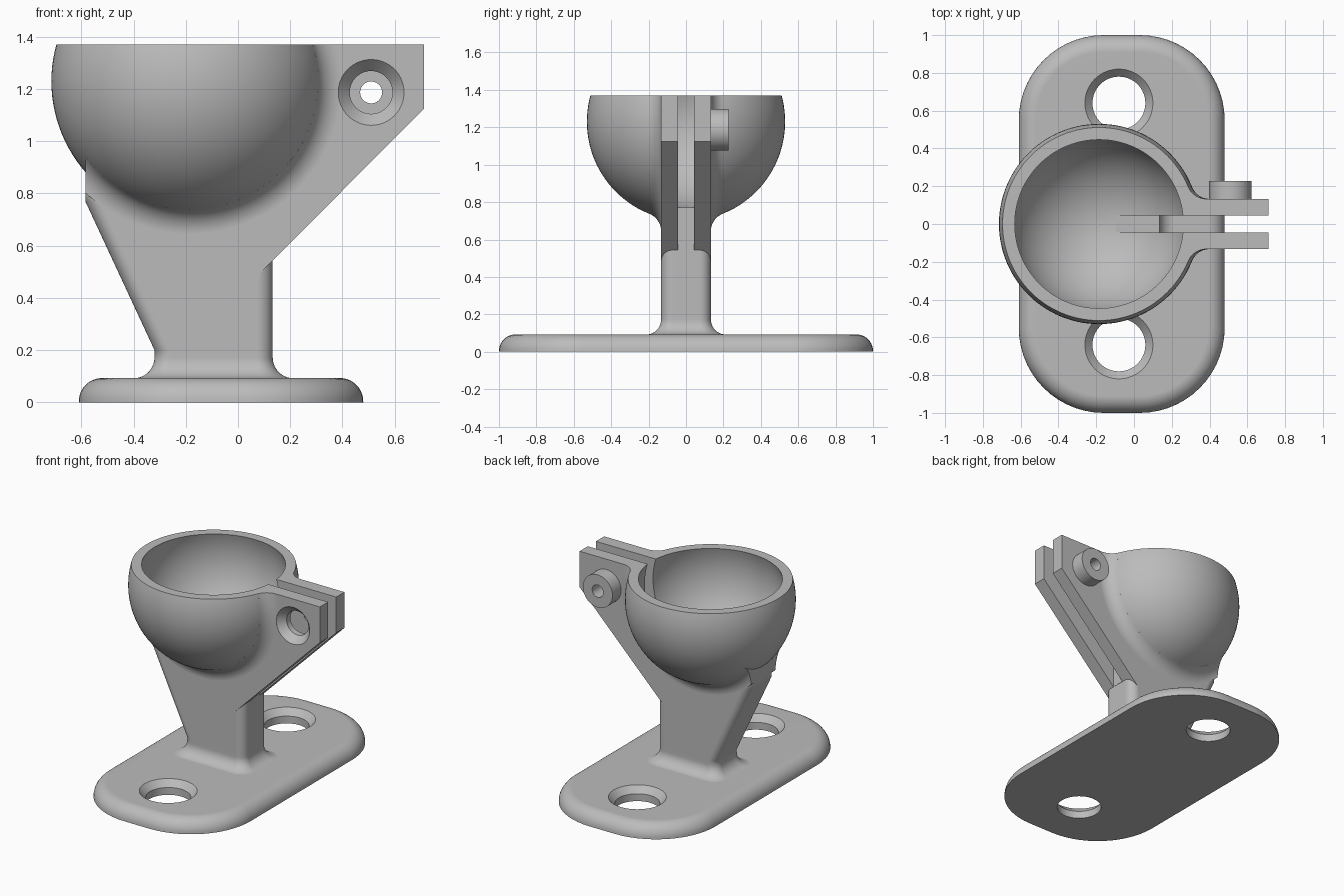
import bpy, bmesh, math
from mathutils import Vector

cube = bpy.data.objects.get("Cube")
if cube:
    bpy.data.objects.remove(cube, do_unlink=True)

grey = bpy.data.materials.new("plain_grey")
grey.use_nodes = True
colour = (0.5, 0.5, 0.5, 1)
grey.diffuse_color = colour
grey.node_tree.nodes["Principled BSDF"].inputs["Base Color"].default_value = colour

BALL = Vector((-0.185, 0, 1.23))   # centre of the cup
BALL_R, CUP_R = 0.53, 0.468
HALF = 0.133                       # half thickness of stem and web
TOP, PLATE_TOP = 1.37, 0.093
SCREW = Vector((0.51, 0, 1.187))


def finish(name, bm):
    bmesh.ops.remove_doubles(bm, verts=bm.verts, dist=1e-5)
    bmesh.ops.recalc_face_normals(bm, faces=bm.faces)
    mesh = bpy.data.meshes.new(name)
    bm.to_mesh(mesh)
    bm.free()
    mesh.materials.append(grey)
    ob = bpy.data.objects.new(name, mesh)
    bpy.context.collection.objects.link(ob)
    return ob


def box(name, lo, hi):
    bm = bmesh.new()
    bmesh.ops.create_cube(bm, size=1)
    lo, hi = Vector(lo), Vector(hi)
    bmesh.ops.scale(bm, vec=hi - lo, verts=bm.verts)
    bmesh.ops.translate(bm, vec=(lo + hi) / 2, verts=bm.verts)
    return finish(name, bm)


def sphere(name, radius):
    bm = bmesh.new()
    bmesh.ops.create_uvsphere(bm, u_segments=112, v_segments=56, radius=radius)
    bmesh.ops.translate(bm, vec=BALL, verts=bm.verts)
    return finish(name, bm)


def lathe(name, profile, centre, axis, steps=64):
    """Spin (radius, height) points about the y or z axis."""
    bm = bmesh.new()
    verts = [bm.verts.new((r, h, 0) if axis == "y" else (r, 0, h)) for r, h in profile]
    edges = [bm.edges.new(pair) for pair in zip(verts, verts[1:])]
    bmesh.ops.spin(bm, geom=verts + edges, cent=(0, 0, 0), steps=steps, angle=math.tau,
                   axis=(0, 1, 0) if axis == "y" else (0, 0, 1))
    bmesh.ops.translate(bm, vec=centre, verts=bm.verts)
    return finish(name, bm)


def loft(name, levels, steps=14):
    """Stack rounded rectangles given as (x0, x1, half_y, corner_radius, z)."""
    bm = bmesh.new()
    rings = []
    for x0, x1, hy, r, z in levels:
        ring = []
        corners = ((x1 - r, hy - r), (x0 + r, hy - r), (x0 + r, r - hy), (x1 - r, r - hy))
        for quarter, (cx, cy) in enumerate(corners):
            for i in range(steps + 1):
                a = (quarter + i / steps) * math.pi / 2
                ring.append(bm.verts.new((cx + r * math.cos(a), cy + r * math.sin(a), z)))
        rings.append(ring)
    for a, b in zip(rings, rings[1:]):
        for i in range(len(a)):
            j = (i + 1) % len(a)
            bm.faces.new((a[i], a[j], b[j], b[i]))
    bm.faces.new(rings[0][::-1])
    bm.faces.new(rings[-1])
    return finish(name, bm)


def combine(target, other, operation):
    mod = target.modifiers.new("combine", "BOOLEAN")
    mod.operation, mod.object, mod.solver = operation, other, "EXACT"
    bpy.context.view_layer.objects.active = target
    bpy.ops.object.modifier_apply(modifier=mod.name)
    bpy.data.objects.remove(other, do_unlink=True)


def smooth(ob):
    bpy.ops.object.select_all(action="DESELECT")
    ob.select_set(True)
    bpy.context.view_layer.objects.active = ob
    bpy.ops.object.shade_smooth_by_angle(angle=math.radians(28))
    mod = ob.modifiers.new("even_shading", "WEIGHTED_NORMAL")
    mod.keep_sharp = True


quarter = [i / 10 * math.pi / 2 for i in range(11)]

# Base plate with a rounded upper edge and two countersunk holes
levels = []
for a in quarter:
    inset = 0.09 * (1 - math.cos(a))
    levels.append((-0.61 + inset, 0.48 - inset, 1 - inset, 0.45 - inset,
                   0.003 * (a > 0) + 0.09 * math.sin(a)))
plate = loft("base_plate", levels)
for side in (-1, 1):
    hole = lathe("hole_cutter", [(0, -0.1), (0.14, -0.1), (0.14, 0.05), (0.18, PLATE_TOP),
                                 (0.18, 0.2), (0, 0.2)], (-0.08, 0.64 * side, 0), "z")
    combine(plate, hole, "DIFFERENCE")
smooth(plate)

# Stem: flared foot, leaning left edge, rounded corners
levels = []
for a in quarter:
    flare = 0.08 * (1 - math.sin(a))
    levels.append((-0.32 - flare, 0.133 + flare, HALF + flare, 0.06 + 0.5 * flare,
                   PLATE_TOP - 0.001 + 0.08 * (1 - math.cos(a))))
for x0, z in ((-0.32, 0.2), (-0.585, 0.77), (-0.585, 1.1)):
    levels.append((x0, 0.133, HALF, 0.06, z))
body = loft("clamp_body", levels)

# Web that carries the clamp ears
bm = bmesh.new()
outline = ((-0.185, 0.48), (0.07, 0.48), (0.713, 1.125), (0.713, TOP), (-0.185, TOP))
face = bm.faces.new([bm.verts.new((x, -HALF, z)) for x, z in outline])
moved = bmesh.ops.extrude_face_region(bm, geom=[face])["geom"]
bmesh.ops.translate(bm, vec=(0, 2 * HALF, 0),
                    verts=[v for v in moved if isinstance(v, bmesh.types.BMVert)])
combine(body, finish("web", bm), "UNION")

# Fillet between ball and web, spun about the ball's y axis
FIL = 0.1
arc_y = HALF + FIL
arc_r = math.sqrt((BALL_R + FIL) ** 2 - arc_y ** 2)
tilt = math.atan2(arc_r, arc_y)
side = []
for i in range(11):
    a = tilt * (1 - i / 10)
    side.append((arc_r - FIL * math.sin(a), arc_y - FIL * math.cos(a)))
side = [(0, side[0][1])] + side
fillet = lathe("fillet", side + [(r, -y) for r, y in reversed(side)], BALL, "y", 112)
combine(fillet, box("fillet_limit", (-0.585, -1, 0), (1, 1, TOP)), "INTERSECT")
combine(body, fillet, "UNION")

# Ball with a flat open top
ball = sphere("ball", BALL_R)
combine(ball, box("top_cutter", (-1, -1, TOP), (1, 1, 2)), "DIFFERENCE")
combine(body, ball, "UNION")

# Screw boss on the back ear
boss = lathe("boss", [(0, 0.1), (0.112, 0.1), (0.112, 0.227), (0, 0.227)], SCREW, "y")
combine(body, boss, "UNION")

# Cup hollow, clamp slot, screw hole and its countersink
cutters = [
    sphere("cup_cutter", CUP_R),
    box("slot_cutter", (-0.095, -0.044, 0.77), (1, 0.044, 2)),
    box("lower_slot_cutter", (0.134, -0.044, 0.4), (1, 0.044, 1)),
    lathe("screw_cutter", [(0, -0.3), (0.126, -0.3), (0.126, -HALF), (0.082, -0.085),
                           (0.082, 0), (0.042, 0), (0.042, 0.4), (0, 0.4)], SCREW, "y"),
]
for cutter in cutters:
    combine(body, cutter, "DIFFERENCE")
smooth(body)
